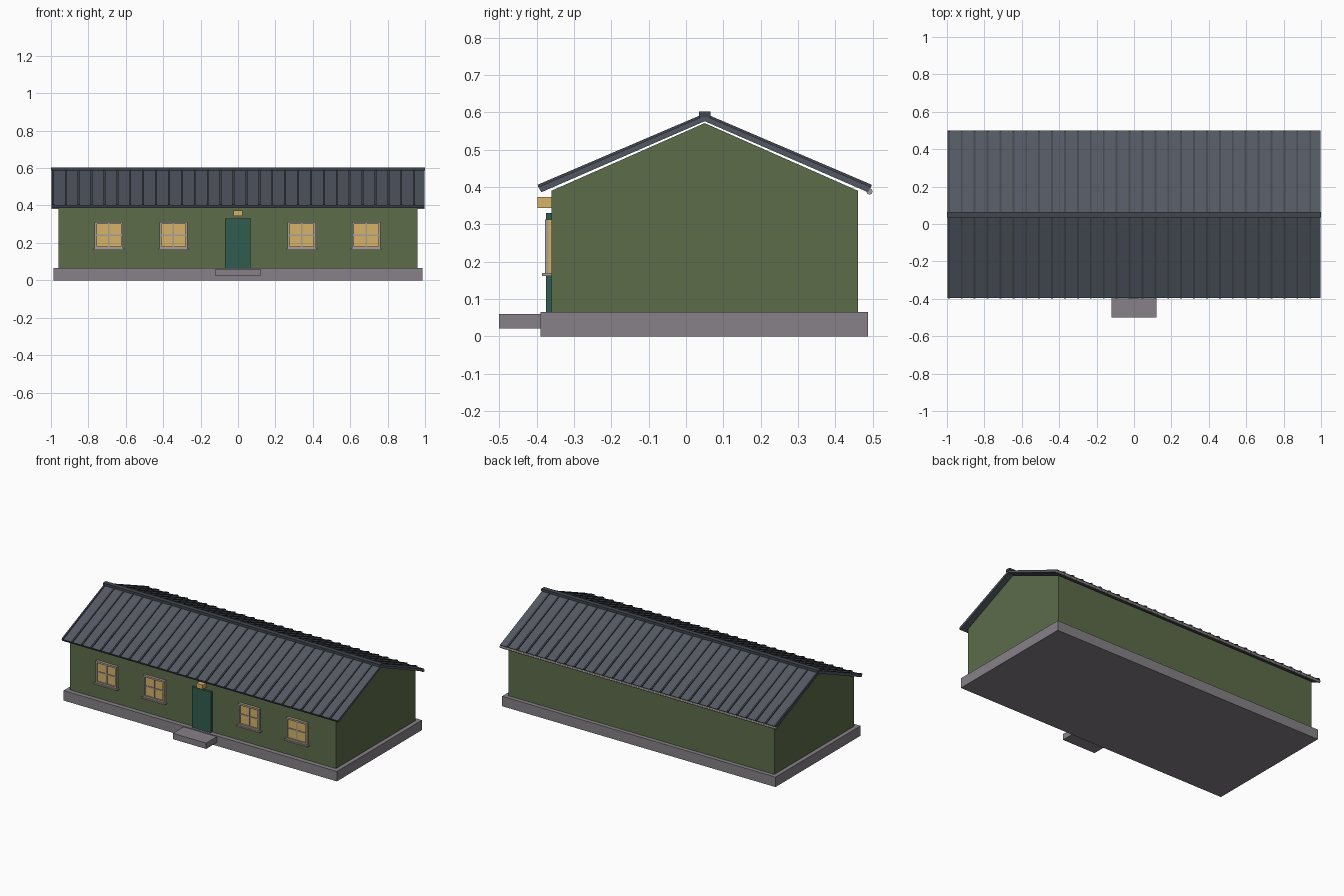
import bpy, bmesh

cube = bpy.data.objects.get("Cube")
if cube:
    bpy.data.objects.remove(cube, do_unlink=True)


def material(name, r, g, b):
    """Flat material from 0-255 screen values, stored as linear."""
    col = [((c / 255 + 0.055) / 1.055) ** 2.4 for c in (r, g, b)] + [1.0]
    m = bpy.data.materials.new(name)
    m.use_nodes = True
    m.diffuse_color = col
    m.node_tree.nodes["Principled BSDF"].inputs["Base Color"].default_value = col
    return m


GREEN = material("green wall", 92, 108, 74)
SLATE = material("slate roof", 82, 88, 98)
DARK = material("dark roof trim", 66, 71, 79)
STONE = material("grey stone", 134, 129, 135)
TEAL = material("teal door", 48, 92, 79)
AMBER = material("amber glass", 214, 178, 104)
FRAME = material("window frame", 168, 158, 146)
METAL = material("gutter metal", 165, 158, 154)


def add_prism(bm, profile, x0, x1):
    """Extrude a closed (y, z) profile from x0 to x1."""
    a = [bm.verts.new((x0, y, z)) for y, z in profile]
    b = [bm.verts.new((x1, y, z)) for y, z in profile]
    n = len(profile)
    bm.faces.new(a)
    bm.faces.new(b[::-1])
    for i in range(n):
        j = (i + 1) % n
        bm.faces.new((a[i], b[i], b[j], a[j]))


def build(name, mat, prisms):
    """Make one object from a list of (profile, x0, x1) prisms."""
    bm = bmesh.new()
    for p in prisms:
        add_prism(bm, *p)
    bmesh.ops.recalc_face_normals(bm, faces=bm.faces)
    me = bpy.data.meshes.new(name)
    bm.to_mesh(me)
    bm.free()
    me.materials.append(mat)
    ob = bpy.data.objects.new(name, me)
    bpy.context.collection.objects.link(ob)
    return ob


def box(x0, x1, y0, y1, z0, z1):
    return [(y0, z0), (y1, z0), (y1, z1), (y0, z1)], x0, x1


RIDGE_Y, WALL_Y, WALL_X = 0.05, -0.36, 0.96

# Foundation and doorstep
build("foundation", STONE, [box(-0.987, 0.987, -0.39, 0.487, 0, 0.065)])
build("doorstep", STONE, [box(-0.12, 0.12, -0.5, -0.39, 0.022, 0.06)])

# Gabled walls
gable = [(WALL_Y, 0.065), (0.46, 0.065), (0.46, 0.39), (RIDGE_Y, 0.571), (WALL_Y, 0.39)]
build("walls", GREEN, [(gable, -WALL_X, WALL_X)])

# Roof slopes with raised standing seams
for side, label in ((-1, "front"), (1, "back")):
    def on_side(points):
        return [(RIDGE_Y + side * d, z) for d, z in points]
    slab = on_side([(0, 0.591), (0.445, 0.4), (0.437, 0.386), (0, 0.576)])
    seam = on_side([(0, 0.597), (0.447, 0.406), (0.445, 0.399), (0, 0.59)])
    build(label + "_roof_slope", SLATE, [(slab, -0.997, 0.997)])
    xs = [-0.99 + 0.069 * i for i in range(29)]
    build(label + "_roof_seams", DARK, [(seam, x - 0.005, x + 0.005) for x in xs])

# Ridge cap
build("ridge_cap", DARK, [box(-1, 1, RIDGE_Y - 0.015, RIDGE_Y + 0.015, 0.586, 0.602)])

# Gutter along the back eave
bpy.ops.mesh.primitive_cylinder_add(vertices=12, radius=0.008, depth=1.994,
                                    location=(0, 0.491, 0.388), rotation=(0, 1.5708, 0))
gutter = bpy.context.object
gutter.name = "back_gutter"
gutter.data.materials.append(METAL)
bpy.ops.object.shade_smooth_by_angle()

# Door and lamp above it
build("door", TEAL, [box(-0.07, 0.067, -0.375, WALL_Y, 0.065, 0.33)])
build("door_lamp", AMBER, [box(-0.023, 0.023, -0.397, WALL_Y, 0.344, 0.373)])

# Windows: glass, outer frame, crossing bars and sill
Z0, Z1, HALF, BAR = 0.17, 0.313, 0.076, 0.011
ZM = (Z0 + Z1) / 2
for i, x in enumerate((-0.69, -0.345, 0.34, 0.685), 1):
    l, r = x - HALF, x + HALF
    build(f"window_glass_{i}", AMBER, [box(l, r, -0.368, WALL_Y, Z0, Z1)])
    build(f"window_frame_{i}", FRAME, [
        box(l, l + BAR, -0.377, WALL_Y, Z0, Z1),
        box(r - BAR, r, -0.377, WALL_Y, Z0, Z1),
        box(l + BAR, r - BAR, -0.377, WALL_Y, Z1 - BAR, Z1),
        box(l + BAR, r - BAR, -0.377, WALL_Y, Z0, Z0 + BAR),
        box(x - 0.004, x + 0.004, -0.373, WALL_Y, Z0 + BAR, Z1 - BAR),
        box(l + BAR, r - BAR, -0.372, WALL_Y, ZM - 0.004, ZM + 0.004)])
    build(f"window_sill_{i}", FRAME, [box(l - 0.008, r + 0.008, -0.385, WALL_Y, Z0 - 0.008, Z0)])
